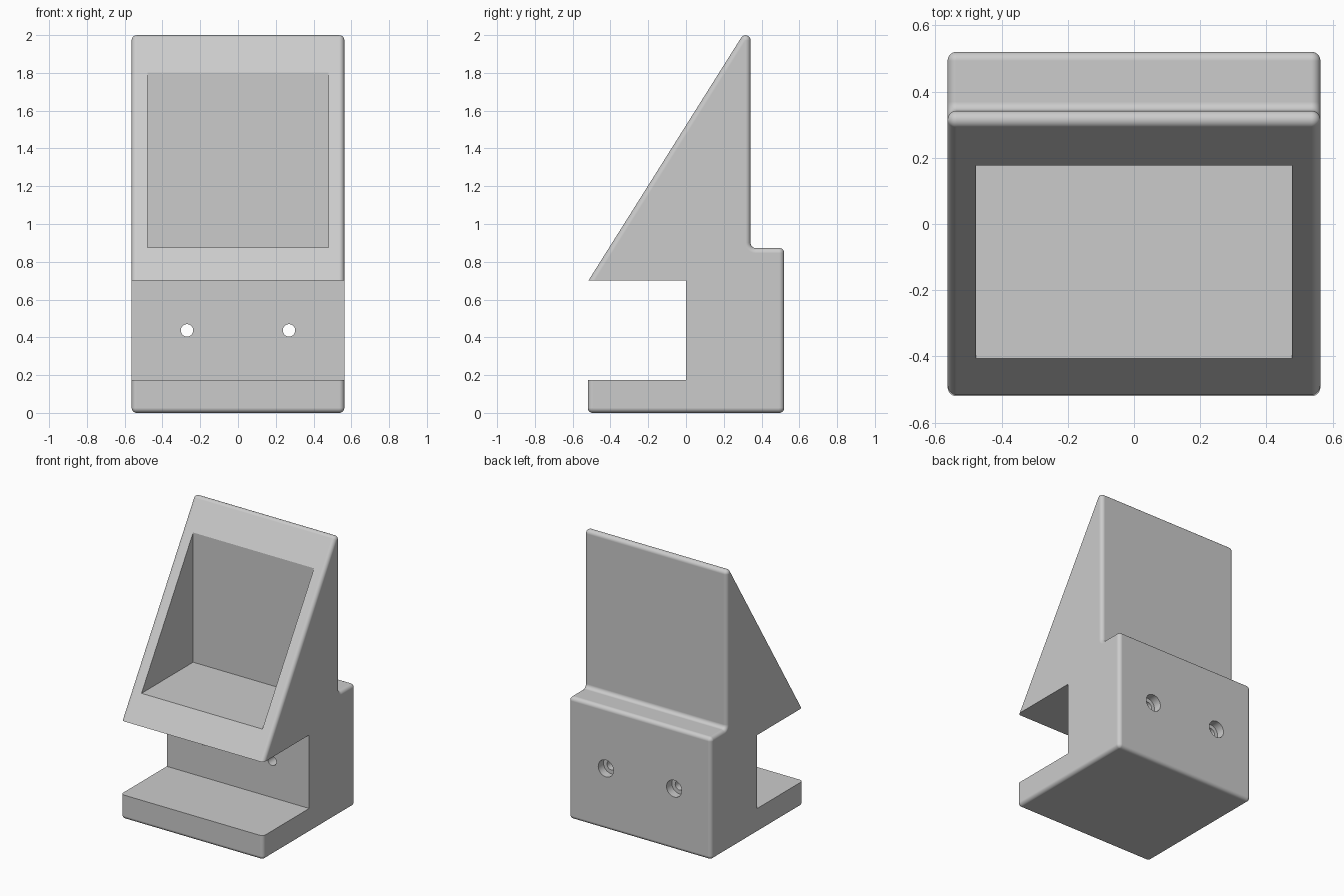
import bpy, bmesh, math
from mathutils import Vector

cube = bpy.data.objects.get("Cube")
if cube:
    bpy.data.objects.remove(cube)

HALF_W, R, SEGS = 0.563, 0.027, 8

# Side outline (y, z) with sharp corners, and which corners are filleted
OUTLINE = [(-0.52, 0), (0.52, 0), (0.52, 0.873), (0.342, 0.873), (0.342, 2.066), (-0.52, 0.695)]
ROUNDED = [True, True, True, True, True, False]


def inset_outline(d):
    """Outline moved inward by d, with its corner arcs, as (y, z) points."""
    pts = [Vector(p) for p in OUTLINE]
    result = []
    for i, p in enumerate(pts):
        a = (p - pts[i - 1]).normalized()
        b = (pts[(i + 1) % len(pts)] - p).normalized()
        na, nb = Vector((-a.y, a.x)), Vector((-b.y, b.x))
        miter = (na + nb) / (1 + na.dot(nb))
        if not ROUNDED[i]:
            result.append(p + miter * d)
            continue
        side = 1 if a.x * b.y - a.y * b.x > 0 else -1
        centre = p + miter * R * side
        radius = R - d * side
        start = math.atan2(-na.y * side, -na.x * side)
        turn = side * math.acos(max(-1, min(1, a.dot(b))))
        for k in range(SEGS + 1):
            t = start + turn * k / SEGS
            result.append(centre + radius * Vector((math.cos(t), math.sin(t))))
    return result


def make_object(name, bm):
    bmesh.ops.recalc_face_normals(bm, faces=bm.faces)
    mesh = bpy.data.meshes.new(name)
    bm.to_mesh(mesh)
    bm.free()
    obj = bpy.data.objects.new(name, mesh)
    bpy.context.collection.objects.link(obj)
    return obj


def loft(name, sections):
    """Skin a list of (x, outline) sections and cap both ends."""
    bm = bmesh.new()
    rings = [[bm.verts.new((x, p[0], p[1])) for p in pts] for x, pts in sections]
    for lo, hi in zip(rings, rings[1:]):
        n = len(lo)
        for i in range(n):
            bm.faces.new((lo[i], lo[(i + 1) % n], hi[(i + 1) % n], hi[i]))
    bm.faces.new(rings[0])
    bm.faces.new(rings[-1])
    bmesh.ops.remove_doubles(bm, verts=bm.verts, dist=1e-5)
    return make_object(name, bm)


def prism(name, half, pts):
    return loft(name, [(-half, pts), (half, pts)])


def drill(name, x, z, radius, y0, y1):
    """Cylinder along y used as a hole cutter."""
    bm = bmesh.new()
    bmesh.ops.create_cone(bm, cap_ends=True, segments=48, radius1=radius,
                          radius2=radius, depth=y1 - y0)
    for v in bm.verts:
        v.co = (v.co.x + x, v.co.z + (y0 + y1) / 2, v.co.y + z)
    return make_object(name, bm)


# Body: rounded sections towards both sides
steps = [math.pi / 2 * k / SEGS for k in range(SEGS + 1)]
right = [(-HALF_W + R * (1 - math.sin(t)), inset_outline(R * (1 - math.cos(t)))) for t in reversed(steps)]
right.sort(key=lambda s: s[0])
right = [(-HALF_W + R * (1 - math.cos(t)), inset_outline(R * (1 - math.sin(t)))) for t in steps]
left = [(-x, pts) for x, pts in reversed(right)]
body = loft("bracket_body", right + left)

# Clamp slot and the triangular motor pocket
cutters = [
    prism("slot_cutter", 1, [(-1, 0.175), (0, 0.175), (0, 0.7), (-1, 0.7)]),
    prism("pocket_cutter", 0.478, [(-1, 0.875), (0.176, 0.875), (0.176, 1.803), (-1, 1.803)]),
]

# Shaft hole with four screw holes, and the blind relief hole below
CX, CZ = -0.009, 1.48
cutters.append(drill("shaft_cutter", CX, CZ, 0.15, 0.1, 0.5))
for sx in (-1, 1):
    for sz in (-1, 1):
        cutters.append(drill("screw_cutter", CX + sx * 0.269, CZ + sz * 0.269, 0.028, 0.1, 0.5))
cutters.append(drill("relief_cutter", CX, 0.99, 0.076, 0.22, 0.5))

# Counterbored mounting holes through the lower block
for sx in (-1, 1):
    cutters.append(drill("mount_cutter", sx * 0.27, 0.437, 0.033, -0.1, 0.6))
    cutters.append(drill("counterbore_cutter", sx * 0.27, 0.437, 0.06, 0.46, 0.6))

bpy.ops.object.select_all(action='DESELECT')
bpy.context.view_layer.objects.active = body
body.select_set(True)
for cutter in cutters:
    mod = body.modifiers.new("cut", 'BOOLEAN')
    mod.operation = 'DIFFERENCE'
    mod.solver = 'EXACT'
    mod.object = cutter
    bpy.ops.object.modifier_apply(modifier=mod.name)
    bpy.data.objects.remove(cutter)

# Plain grey finish, smooth fillets with crisp edges
grey = bpy.data.materials.new("light_grey")
grey.use_nodes = True
colour = (0.6, 0.6, 0.6, 1)
grey.diffuse_color = colour
grey.node_tree.nodes["Principled BSDF"].inputs["Base Color"].default_value = colour
body.data.materials.clear()
body.data.materials.append(grey)
bpy.ops.object.shade_smooth_by_angle(angle=math.radians(30))
normals = body.modifiers.new("even_normals", 'WEIGHTED_NORMAL')
normals.keep_sharp = True
